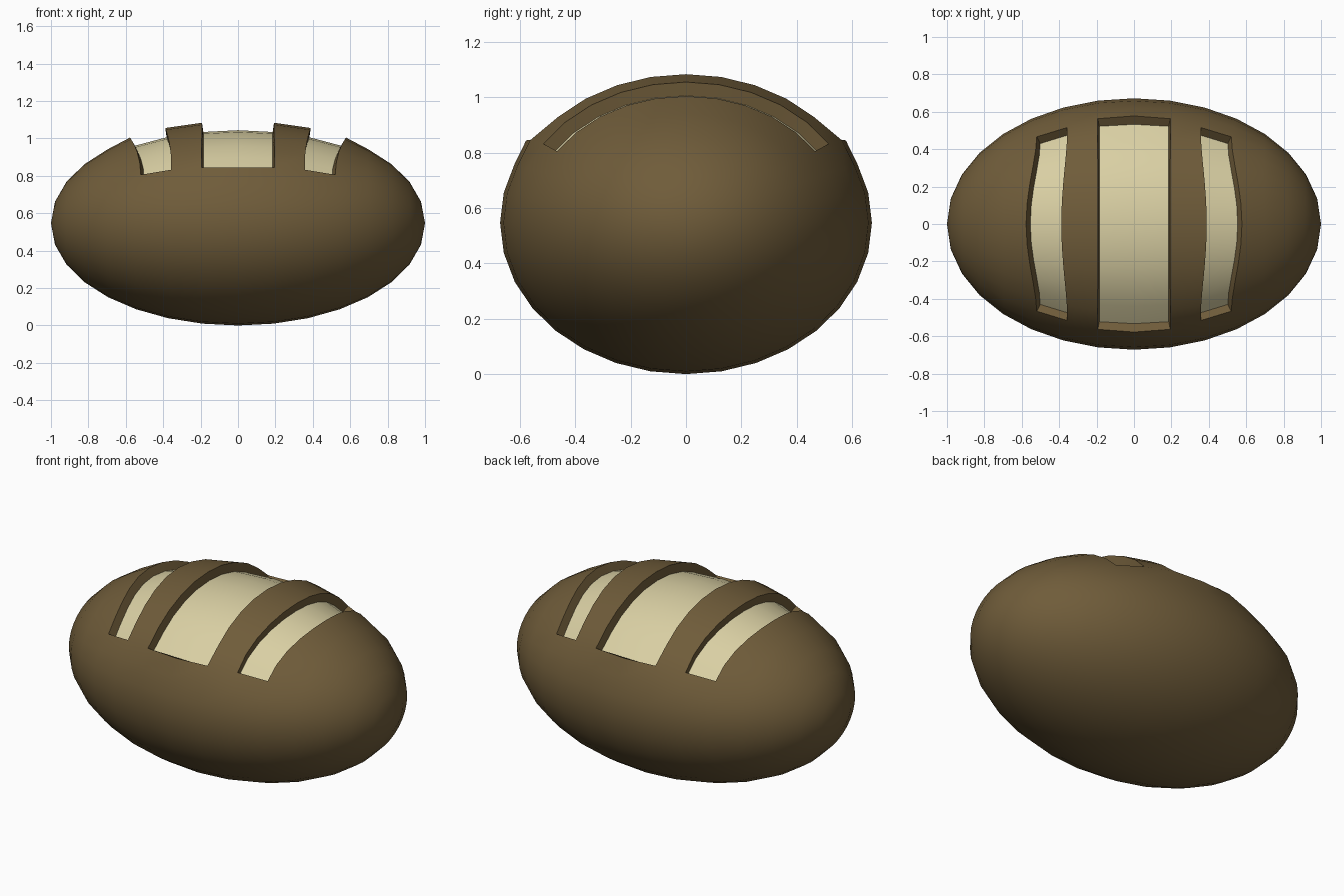
import bpy, bmesh, math
from mathutils import Matrix

if "Cube" in bpy.data.objects:
    bpy.data.objects.remove(bpy.data.objects["Cube"])

STEP = math.pi / 16
SEMI = (0.95, 0.622, 0.497)
CRUST = 0.05
CENTRE_Z = 0.547


def material(name, rgb):
    m = bpy.data.materials.new(name)
    m.diffuse_color = (*rgb, 1)
    m.use_nodes = True
    m.node_tree.nodes["Principled BSDF"].inputs["Base Color"].default_value = m.diffuse_color
    return m


def in_score(face, index):
    # scored openings: a wide middle one and a narrow one on each side
    ring = sum(index[v][0] for v in face.verts) / len(face.verts)
    seg = [abs(index[v][1]) for v in face.verts]
    return ring in (5.5, 7.5, 8.5, 10.5) and max(seg) <= 5


def loaf_part(name, mat, keep_scores):
    bm = bmesh.new()
    # sphere with its poles at the loaf's ends
    bmesh.ops.create_uvsphere(bm, u_segments=32, v_segments=16, radius=1,
                              matrix=Matrix.Rotation(math.pi / 2, 4, 'Y'))
    index = {}
    for v in bm.verts:
        x, y, z = v.co
        index[v] = (round(math.acos(max(-1, min(1, x))) / STEP),
                    round(math.atan2(y, z) / STEP))
    drop = [f for f in bm.faces if in_score(f, index) != keep_scores]
    for v, (ring, seg) in index.items():
        x, y, z = v.co
        s = abs(seg)
        # score edges bow outward in the middle and pinch in at the ends
        if ring in (5, 6, 10, 11) and s <= 6:
            x *= 1 + 0.05 * math.cos(math.pi * min(s, 5) / 5) * (0.5 if s == 6 else 1)
        if ring in (7, 8, 9) and s == 5:
            y *= 1.03
        v.co = (x * SEMI[0], y * SEMI[1], z * SEMI[2] + CENTRE_Z)
    bmesh.ops.delete(bm, geom=drop, context='FACES')
    bmesh.ops.recalc_face_normals(bm, faces=bm.faces[:])
    # make sure the open patches face upward
    if keep_scores:
        flip = [f for f in bm.faces if f.normal.z < 0]
        if flip:
            bmesh.ops.reverse_faces(bm, faces=flip)
    me = bpy.data.meshes.new(name)
    bm.to_mesh(me)
    bm.free()
    me.materials.append(mat)
    ob = bpy.data.objects.new(name, me)
    bpy.context.collection.objects.link(ob)
    return ob


def finish(ob):
    bpy.ops.object.select_all(action='DESELECT')
    ob.select_set(True)
    bpy.context.view_layer.objects.active = ob
    for mod in list(ob.modifiers):
        bpy.ops.object.modifier_apply(modifier=mod.name)
    bpy.ops.object.shade_smooth_by_angle(angle=math.radians(35))


# thick brown crust with the score openings
crust = loaf_part("crust", material("crust_brown", (0.16, 0.107, 0.042)), False)
solid = crust.modifiers.new("thickness", 'SOLIDIFY')
solid.thickness = CRUST
solid.offset = 1
finish(crust)

# pale dough showing in the scores
dough = loaf_part("dough", material("dough_cream", (0.70, 0.63, 0.37)), True)
finish(dough)
